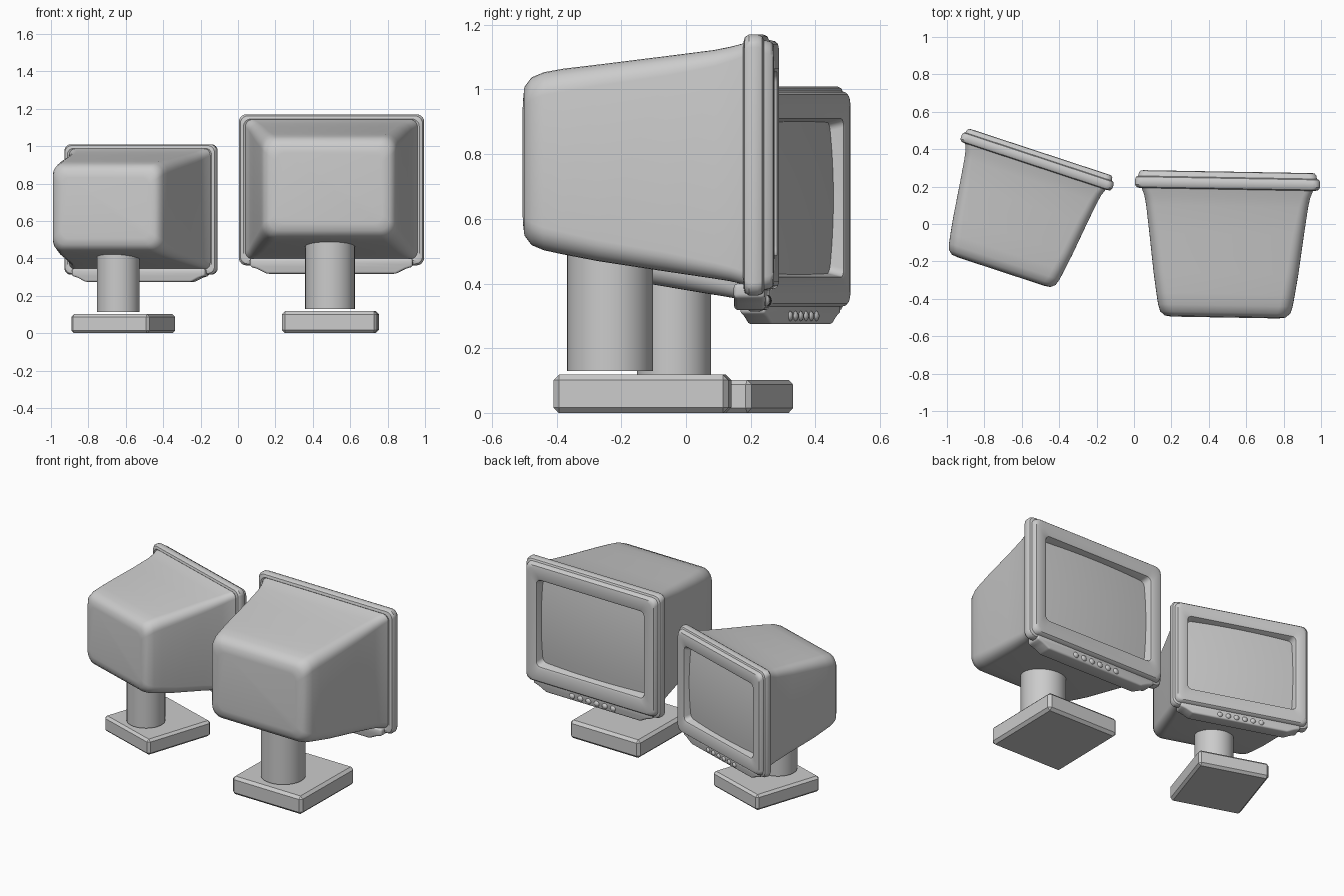
import bpy, bmesh
from math import sin, cos, pi, radians
from mathutils import Matrix

if "Cube" in bpy.data.objects:
    bpy.data.objects.remove(bpy.data.objects["Cube"])


def finish(name, bm, place, angle=35):
    bmesh.ops.recalc_face_normals(bm, faces=bm.faces)
    me = bpy.data.meshes.new(name)
    bm.to_mesh(me)
    bm.free()
    ob = bpy.data.objects.new(name, me)
    bpy.context.collection.objects.link(ob)
    ob.matrix_world = place
    bpy.ops.object.select_all(action='DESELECT')
    ob.select_set(True)
    bpy.context.view_layer.objects.active = ob
    bpy.ops.object.shade_smooth_by_angle(angle=radians(angle))
    return ob


def loft(bm, rings, cap_start=False, seg=6):
    """Skin rounded rectangles given as (y, half width, z low, z high, corner radius)."""
    prev = first = None
    for y, hw, lo, hi, r in rings:
        ring = []
        for k, (cx, cz) in enumerate([(hw - r, hi - r), (r - hw, hi - r),
                                      (r - hw, lo + r), (hw - r, lo + r)]):
            for i in range(seg + 1):
                a = (k + i / seg) * pi / 2
                ring.append(bm.verts.new((cx + r * cos(a), y, cz + r * sin(a))))
        if prev:
            n = len(ring)
            for i in range(n):
                j = (i + 1) % n
                bm.faces.new((prev[i], prev[j], ring[j], ring[i]))
        first = first or ring
        prev = ring
    if cap_start:
        bm.faces.new(first)


def box(bm, center, size, bevel):
    m = Matrix.Translation(center) @ Matrix.Diagonal((*size, 1))
    bmesh.ops.create_cube(bm, size=1, matrix=m)
    bmesh.ops.bevel(bm, geom=bm.edges[:], offset=bevel, segments=1, affect='EDGES')


def monitor(tag, place):
    # tapered tube housing
    bm = bmesh.new()
    loft(bm, [(-.265, .285, .585, .965, .05), (-.260, .322, .548, 1.008, .06),
              (-.238, .348, .519, 1.037, .07), (-.20, .360, .503, 1.053, .07),
              (-.14, .370, .490, 1.064, .07), (-.03, .387, .469, 1.077, .065),
              (.18, .413, .437, 1.103, .06), (.33, .433, .415, 1.122, .05),
              (.38, .443, .407, 1.132, .045), (.43, .462, .395, 1.145, .04)], True)
    finish(tag + "_housing", bm, place)

    # front bezel: rounded lip, raised plate and recessed opening
    bm = bmesh.new()
    loft(bm, [(.430, .450, .405, 1.135, .04), (.420, .470, .388, 1.146, .04),
              (.425, .487, .371, 1.162, .04), (.438, .495, .363, 1.170, .04),
              (.465, .495, .363, 1.170, .04), (.479, .489, .369, 1.164, .04),
              (.484, .478, .380, 1.153, .04), (.502, .474, .384, 1.149, .04),
              (.512, .466, .392, 1.141, .04), (.515, .452, .406, 1.127, .04),
              (.515, .405, .475, 1.065, .03), (.510, .394, .486, 1.054, .03),
              (.495, .389, .491, 1.049, .03), (.460, .380, .500, 1.040, .03)])
    finish(tag + "_bezel", bm, place)

    # bulging screen glass
    bm = bmesh.new()
    bmesh.ops.create_grid(bm, x_segments=16, y_segments=12, size=1)
    for v in bm.verts:
        u, w = v.co.x, v.co.y
        v.co = (u * .384, .46 + .03 * (1 - u * u * .5 - w * w * .5), .77 + w * .275)
    finish(tag + "_screen", bm, place)

    # control strip under the bezel
    bm = bmesh.new()
    half = [(.435, .40), (.435, .356), (.395, .344), (.345, .318)]
    outline = half + [(-x, z) for x, z in reversed(half)]
    face = bm.faces.new([bm.verts.new((x, .39, z)) for x, z in outline])
    ext = bmesh.ops.extrude_face_region(bm, geom=[face])
    for v in ext['geom']:
        if isinstance(v, bmesh.types.BMVert):
            v.co.y = .487
    bmesh.ops.bevel(bm, geom=bm.edges[:], offset=.012, segments=3, affect='EDGES', profile=.5)
    finish(tag + "_control_strip", bm, place)

    # row of six knobs
    bm = bmesh.new()
    for i in range(6):
        m = Matrix.Translation(((i - 2.5) * .06, .482, .347)) @ Matrix.Diagonal((.021, .016, .019, 1))
        bmesh.ops.create_uvsphere(bm, u_segments=12, v_segments=8, radius=1, matrix=m)
    finish(tag + "_knobs", bm, place)

    # round neck
    bm = bmesh.new()
    bmesh.ops.create_cone(bm, cap_ends=True, segments=32, radius1=.133, radius2=.133,
                          depth=.37, matrix=Matrix.Translation((0, 0, .315)))
    finish(tag + "_neck", bm, place)

    # square foot
    bm = bmesh.new()
    box(bm, (0, .1, .059), (.51, .542, .118), .017)
    finish(tag + "_foot", bm, place, 20)


monitor("large_monitor", Matrix.Translation((.492, -.235, 0)) @ Matrix.Rotation(radians(-1), 4, 'Z'))
monitor("small_monitor", Matrix.Translation((-.64, -.037, 0))
        @ Matrix.Rotation(radians(-18.2), 4, 'Z') @ Matrix.Scale(.863, 4))
